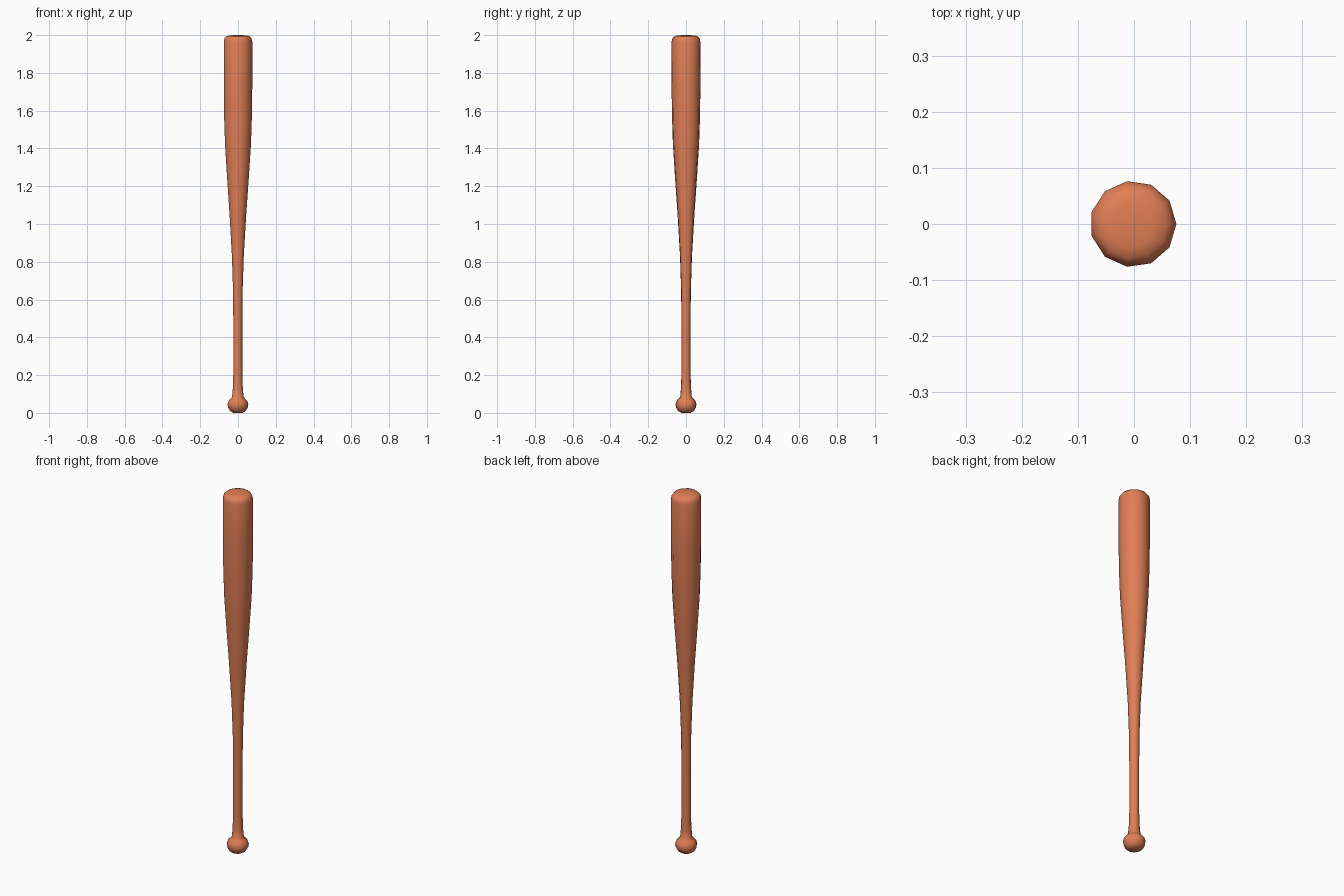
import bpy, bmesh
from math import cos, sin, pi

if "Cube" in bpy.data.objects:
    bpy.data.objects.remove(bpy.data.objects["Cube"])

SIDES = 11
# (radius, height) from the knob up to the barrel end
PROFILE = [(0.025, 0.0), (0.042, 0.01), (0.053, 0.028), (0.056, 0.045),
           (0.051, 0.063), (0.038, 0.076), (0.031, 0.085), (0.027, 0.13),
           (0.024, 0.22), (0.024, 0.45), (0.026, 0.65), (0.032, 0.83),
           (0.045, 1.05), (0.059, 1.25), (0.070, 1.42), (0.075, 1.57),
           (0.077, 1.72), (0.077, 1.965), (0.073, 1.982), (0.062, 1.994),
           (0.040, 1.999)]

bm = bmesh.new()


def ring(r, z):
    return [bm.verts.new((r * cos(2 * pi * i / SIDES) - 0.0015,
                          r * sin(2 * pi * i / SIDES), z)) for i in range(SIDES)]


# Lathe the bat body
rings = [ring(r, z) for r, z in PROFILE]
for a, b in zip(rings, rings[1:]):
    for i in range(SIDES):
        j = (i + 1) % SIDES
        bm.faces.new((a[i], a[j], b[j], b[i]))

# Close the knob and the barrel end
bm.faces.new(rings[0][::-1])
tip = bm.verts.new((-0.0015, 0, 2.0))
for i in range(SIDES):
    bm.faces.new((rings[-1][i], rings[-1][(i + 1) % SIDES], tip))

for f in bm.faces:
    f.smooth = True
mesh = bpy.data.meshes.new("baseball_bat")
bm.to_mesh(mesh)
bm.free()
bat = bpy.data.objects.new("baseball_bat", mesh)
bpy.context.collection.objects.link(bat)

# Orange-brown wood
wood = bpy.data.materials.new("wood")
wood.diffuse_color = (0.75, 0.21, 0.09, 1)
wood.use_nodes = True
wood.node_tree.nodes["Principled BSDF"].inputs["Base Color"].default_value = wood.diffuse_color
mesh.materials.append(wood)
